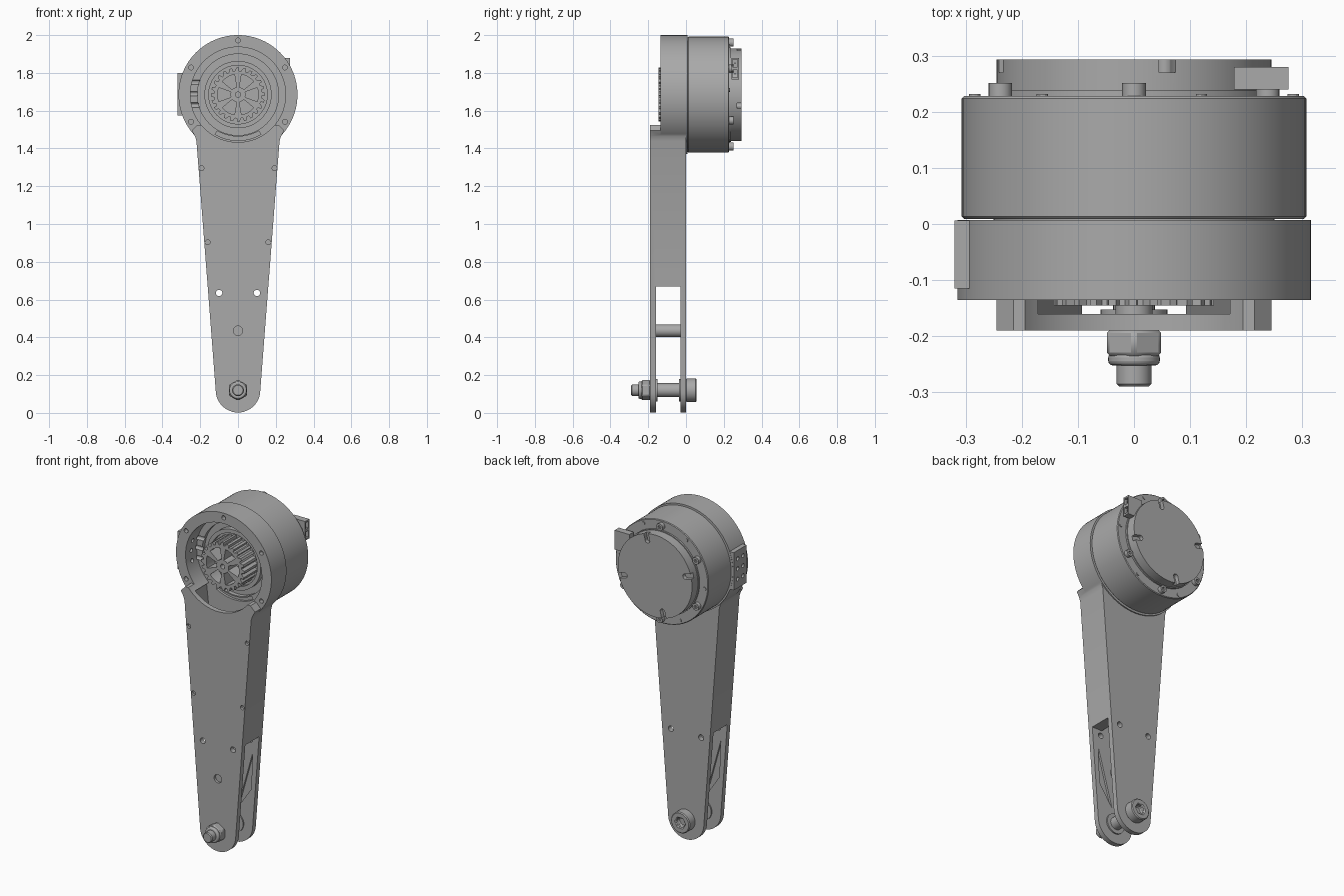
import bpy
import bmesh
from math import sin, cos, pi, radians
from mathutils import Matrix

if "Cube" in bpy.data.objects:
    bpy.data.objects.remove(bpy.data.objects["Cube"], do_unlink=True)

HUB_Z = 1.685      # motor axis height
PIN_Z = 0.12       # lower pivot height
PIN_R = 0.118

metal = bpy.data.materials.new("grey_metal")
metal.use_nodes = True
GREY = (0.4, 0.4, 0.4, 1)
metal.diffuse_color = GREY
metal.node_tree.nodes["Principled BSDF"].inputs["Base Color"].default_value = GREY


def prism(name, pts, y0, y1):
    """Extrude an x/z outline from y0 to y1."""
    bm = bmesh.new()
    face = bm.faces.new([bm.verts.new((x, y0, z)) for x, z in pts])
    geo = bmesh.ops.extrude_face_region(bm, geom=[face])["geom"]
    verts = [v for v in geo if isinstance(v, bmesh.types.BMVert)]
    bmesh.ops.translate(bm, verts=verts, vec=(0, y1 - y0, 0))
    bmesh.ops.recalc_face_normals(bm, faces=bm.faces)
    mesh = bpy.data.meshes.new(name)
    bm.to_mesh(mesh)
    bm.free()
    mesh.materials.append(metal)
    obj = bpy.data.objects.new(name, mesh)
    bpy.context.collection.objects.link(obj)
    return obj


def arc(r, a0, a1, n, x=0, z=HUB_Z):
    return [(x + r * cos(radians(a0 + (a1 - a0) * i / n)),
             z + r * sin(radians(a0 + (a1 - a0) * i / n))) for i in range(n + 1)]


def cyl(name, r, y0, y1, x=0, z=HUB_Z, n=32):
    return prism(name, arc(r, 0, 360, n, x, z)[:-1], y0, y1)


def box(name, x0, x1, y0, y1, z0, z1):
    return prism(name, [(x0, z0), (x1, z0), (x1, z1), (x0, z1)], y0, y1)


def sector(name, r0, r1, a0, a1, y0, y1, n=10):
    return prism(name, arc(r0, a0, a1, n) + arc(r1, a1, a0, n), y0, y1)


def polar(r, deg):
    return r * cos(radians(deg)), HUB_Z + r * sin(radians(deg))


def activate(obj):
    bpy.ops.object.select_all(action="DESELECT")
    obj.select_set(True)
    bpy.context.view_layer.objects.active = obj


def boolean(obj, others, op="DIFFERENCE"):
    for other in others:
        mod = obj.modifiers.new("bool", "BOOLEAN")
        mod.operation, mod.object, mod.solver = op, other, "EXACT"
        activate(obj)
        bpy.ops.object.modifier_apply(modifier=mod.name)
        bpy.data.objects.remove(other, do_unlink=True)
    return obj


def bevel(obj, width, segments=1):
    mod = obj.modifiers.new("bevel", "BEVEL")
    mod.width, mod.segments, mod.limit_method = width, segments, "ANGLE"
    mod.angle_limit = radians(50)
    return obj


def mirrored(half):
    return half + [(-x, z) for x, z in reversed(half)]


# Link body: tapered arm joined to the hub ring and the side port plate
side = [(0.22, 1.44), (0.228, 1.465), (0.245, 1.495), (0.215, 1.525)]
outline = arc(PIN_R, 180, 360, 24, z=PIN_Z) + side + [(-x, z) for x, z in reversed(side)]
body = prism("link_body", outline, -0.19, 0)
boolean(body, [cyl("ring", 0.315, -0.135, 0.007, n=96),
               box("port", -0.32, -0.24, -0.115, 0.006, 1.575, 1.8)], "UNION")

# Hollow hub, hollow arm, and the open fork at the bottom
inner = mirrored([(0.085, 0.6), (0.188, 1.5)])
cuts = [cyl("hub_hole", 0.252, -0.3, -0.03, n=96),
        cyl("floor_hole", 0.215, -0.1, 0.1, n=64),
        prism("arm_hollow", inner, -0.16, -0.03),
        box("fork_slot", -0.4, 0.4, -0.16, -0.03, -0.1, 0.668),
        sector("belt_relief", 0.222, 0.243, 240, 300, -0.1, -0.015)]

# Screw holes in the ring, arm and fork
cuts += [cyl("hole", 0.013, -0.3, -0.11, *polar(0.287, a), n=12)
         for a in (90, 30, 150, -30, 210)]
for s in (-1, 1):
    cuts += [cyl("hole", 0.013, -0.3, -0.175, s * 0.193, 1.295, 12),
             cyl("hole", 0.013, -0.3, -0.175, s * 0.161, 0.903, 12),
             cyl("hole", 0.017, -0.3, 0.1, s * 0.1, 0.635, 16)]
    # Triangular lightening pockets on the inner fork faces
    tri = [(s * 0.118, 0.56), (s * 0.108, 0.34), (s * 0.02, 0.21)]
    cuts += [prism("pocket", tri, -0.172, -0.1), prism("pocket", tri, -0.1, -0.018)]
cuts.append(cyl("hole", 0.025, -0.3, -0.175, 0, 0.435, 24))

# Cable port holes through the side plate
for z in (1.63, 1.69, 1.75):
    for y in (-0.08, -0.03):
        hole = cyl("port_hole", 0.012, -0.1, 0.1, 0, 0, 12)
        hole.data.transform(Matrix.Translation((-0.3, y, z)) @ Matrix.Rotation(pi / 2, 4, "Z"))
        cuts.append(hole)
boolean(body, cuts)

# Motor: can, front face, rear flange and rear cap
bevel(cyl("motor_can", 0.307, 0.009, 0.228, n=96), 0.004)
cyl("motor_front", 0.25, -0.005, 0.012, n=64)
boolean(cyl("motor_front_ring", 0.178, -0.04, 0, n=64),
        [cyl("bore", 0.155, -0.1, -0.02, n=64)])
cyl("rear_flange", 0.25, 0.226, 0.238, n=96)
cap = cyl("rear_cap", 0.245, 0.23, 0.293, n=96)
notches = []
for a in (76, 166, 256, 346):
    slot = box("notch", 0.205, 0.3, 0.27, 0.35, -0.015, 0.015)
    slot.data.transform(Matrix.Translation((0, 0, HUB_Z)) @ Matrix.Rotation(radians(-a), 4, "Y"))
    notches += [slot, cyl("notch_end", 0.0155, 0.2695, 0.35, *polar(0.205, a), n=16)]
boolean(cap, notches)
for i in range(6):
    boolean(cyl("rear_screw", 0.021, 0.226, 0.251, *polar(0.275, 90 + 60 * i), n=20),
            [cyl("socket", 0.01, 0.24, 0.3, *polar(0.275, 90 + 60 * i), n=6)])
    cyl("flange_pin", 0.01, 0.226, 0.232, *polar(0.285, 65 + 60 * i), n=12)

# Cable connector on the rear flange
connector = box("connector", 0.178, 0.275, 0.24, 0.28, 1.765, 1.88)
boolean(connector, [box("c", 0.22, 0.3, 0.247, 0.273, 1.775, 1.815),
                    box("c", 0.22, 0.3, 0.247, 0.273, 1.83, 1.87)])
for z in (1.795, 1.85):
    box("connector_pin", 0.21, 0.265, 0.257, 0.263, z - 0.004, z + 0.004)

# Toothed pulley with six pockets
teeth = 24
profile = []
for i in range(teeth):
    for r, f in ((0.126, -0.5), (0.126, -0.2), (0.143, -0.13), (0.143, 0.23)):
        a = 2 * pi * (i + f) / teeth
        profile.append((r * cos(a), HUB_Z + r * sin(a)))
pulley = prism("pulley", profile, -0.145, -0.015)
pulley_cuts = [sector("web_gap", 0.04, 0.108, 60 * i - 20, 60 * i + 20, -0.2, -0.07, 8)
               for i in range(6)]
boolean(pulley, pulley_cuts + [cyl("centre_hole", 0.014, -0.2, -0.08, n=16)])
for i in range(6):
    p = polar(0.092, 60 * i)
    boolean(cyl("pulley_screw", 0.017, -0.075, -0.05, *p, n=16),
            [cyl("socket", 0.009, -0.2, -0.062, *p, n=6)])

# Fork spacer and its screw
boolean(cyl("fork_spacer", 0.033, -0.165, -0.025, 0, 0.435),
        [cyl("screw_bore", 0.013, -0.3, -0.1, 0, 0.435, 12)])

# Pivot bolt, washers, locknut and socket head
bevel(cyl("pivot_bolt", 0.031, -0.29, 0.02, 0, PIN_Z), 0.005)
cyl("pivot_sleeve", 0.037, -0.165, -0.025, 0, PIN_Z)
for y in (-0.162, -0.038):
    cyl("pivot_washer", 0.06, y, y + 0.01, 0, PIN_Z)
bevel(prism("locknut", arc(0.056, 30, 330, 5, z=PIN_Z), -0.235, -0.188), 0.006)
bevel(cyl("locknut_collar", 0.046, -0.252, -0.23, 0, PIN_Z), 0.008, 3)
head = cyl("bolt_head", 0.062, -0.002, 0.056, 0, PIN_Z, 40)
boolean(head, [cyl("socket", 0.031, 0.025, 0.1, 0, PIN_Z, 6)])
bevel(head, 0.005)

# Smooth the round walls and keep edges crisp
for obj in bpy.context.collection.objects:
    if obj.type == "MESH" and metal.name in obj.data.materials:
        activate(obj)
        bpy.ops.object.shade_smooth_by_angle(angle=radians(28))
